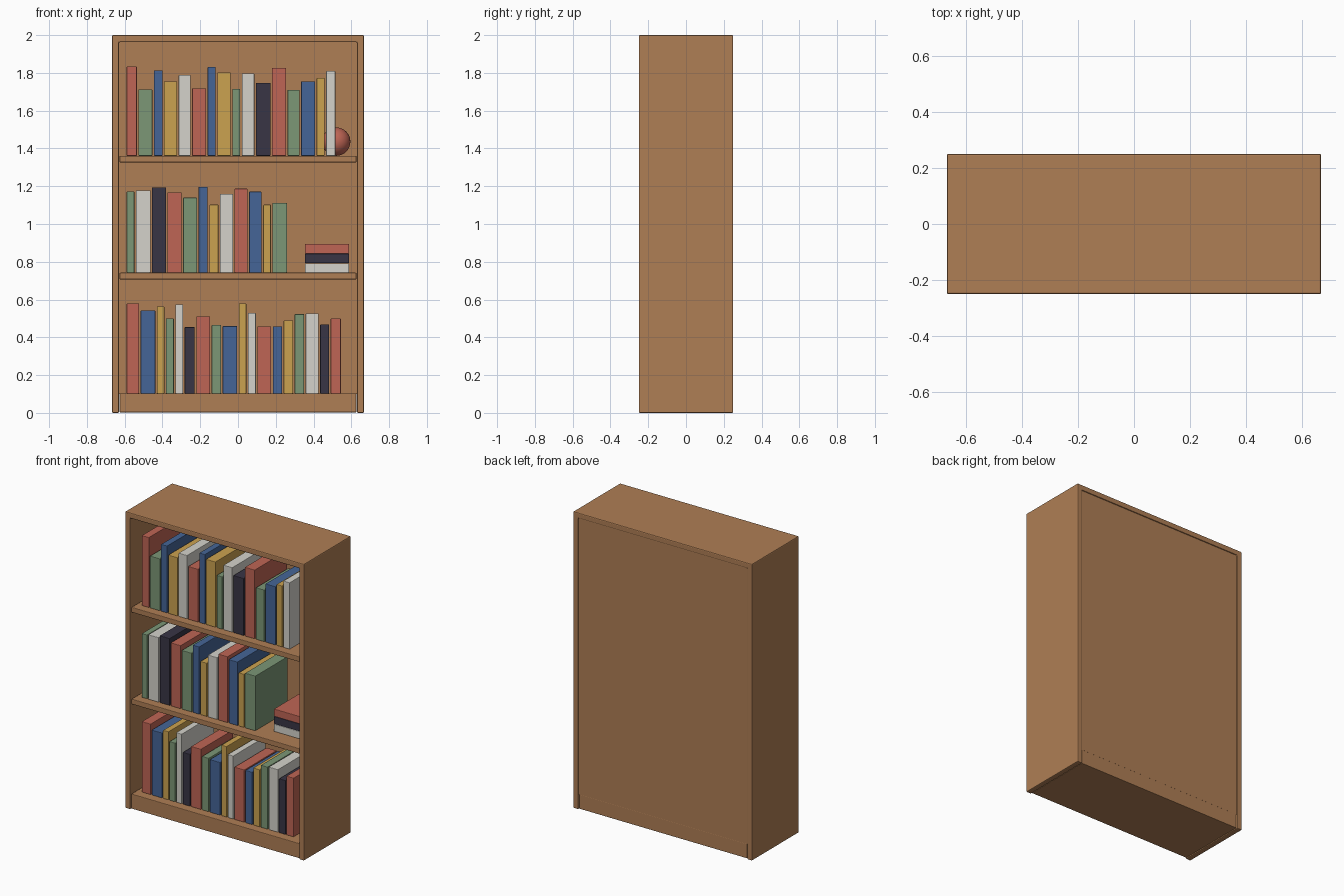
import bpy, bmesh, math

if "Cube" in bpy.data.objects:
    bpy.data.objects.remove(bpy.data.objects["Cube"])

COLOURS = {
    "wood": (0.43, 0.21, 0.09), "r": (0.52, 0.13, 0.09), "g": (0.20, 0.31, 0.18),
    "b": (0.06, 0.13, 0.31), "y": (0.60, 0.36, 0.08), "w": (0.66, 0.65, 0.60),
    "k": (0.04, 0.035, 0.06),
}
MATS = {}
for key, rgb in COLOURS.items():
    MATS[key] = bpy.data.materials.new("colour_" + key)
    MATS[key].diffuse_color = (*rgb, 1)


def finish(name, bm, mat, bevel):
    bmesh.ops.recalc_face_normals(bm, faces=bm.faces)
    mesh = bpy.data.meshes.new(name)
    bm.to_mesh(mesh)
    bm.free()
    ob = bpy.data.objects.new(name, mesh)
    bpy.context.collection.objects.link(ob)
    mesh.materials.append(MATS[mat])
    if bevel:
        mod = ob.modifiers.new("Bevel", "BEVEL")
        mod.width, mod.segments = bevel, 2
    return ob


def box(name, x0, x1, y0, y1, z0, z1, mat, bevel):
    bm = bmesh.new()
    bmesh.ops.create_cube(bm, size=1)
    for v in bm.verts:
        v.co = ((x0 + x1) / 2 + v.co.x * (x1 - x0),
                (y0 + y1) / 2 + v.co.y * (y1 - y0),
                (z0 + z1) / 2 + v.co.z * (z1 - z0))
    return finish(name, bm, mat, bevel)


W, D, T = 0.667, 0.25, 0.037   # half width, half depth, board thickness
IN = W - T

# Sides and top: an upside-down U profile extruded through the depth
profile = [(-W, 0), (-W, 2), (W, 2), (W, 0), (IN, 0), (IN, 2 - T), (-IN, 2 - T), (-IN, 0)]
bm = bmesh.new()
face = bm.faces.new([bm.verts.new((x, -D, z)) for x, z in profile])
ext = bmesh.ops.extrude_face_region(bm, geom=[face])
bmesh.ops.translate(bm, vec=(0, 2 * D, 0),
                    verts=[g for g in ext["geom"] if isinstance(g, bmesh.types.BMVert)])
finish("case_sides_and_top", bm, "wood", 0.006)

# Plinth, back panel and shelves
box("plinth", -IN + .003, IN - .003, -D + .008, D - .006, 0.003, 0.103, "wood", 0.004)
box("back_panel", -IN, IN, D - .025, D - .006, 0.1, 2 - T, "wood", 0)
box("lower_shelf", -IN + .003, IN - .003, -D + .01, D - .02, 0.707, 0.742, "wood", 0.004)
box("upper_shelf", -IN + .003, IN - .003, -D + .01, D - .02, 1.326, 1.361, "wood", 0.004)

# Upright books per row: base height, colours, widths and heights in thousandths
ROWS = [
    ("bottom", 0.103, "rbygwkrgbywrbygwkr",
     [66, 77, 40, 42, 42, 53, 74, 50, 77, 40, 42, 74, 50, 50, 50, 69, 48, 53],
     [476, 439, 460, 397, 471, 351, 407, 362, 356, 476, 426, 354, 354, 386, 420, 423, 365, 397]),
    ("middle", 0.742, "gwkrgbywrbyg",
     [40, 77, 74, 74, 74, 48, 48, 69, 69, 66, 40, 77],
     [431, 436, 452, 426, 397, 455, 360, 418, 445, 429, 360, 370]),
    ("top", 1.361, "rgbywrbygwkrgbyw",
     [53, 74, 45, 69, 63, 74, 42, 71, 42, 66, 77, 74, 63, 74, 42, 48],
     [473, 351, 452, 394, 428, 357, 470, 441, 354, 436, 386, 465, 349, 394, 412, 449]),
]
for row, z, colours, widths, heights in ROWS:
    # Even gaps, fitted so that each row ends where it should
    end = {"bottom": 0.544, "middle": 0.259, "top": 0.515}[row]
    x = -0.589
    gap = (end - x - sum(widths) / 1000) / (len(widths) - 1)
    for i, (c, w, h) in enumerate(zip(colours, widths, heights)):
        box(f"{row}_book_{i + 1}", x, x + w / 1000, -0.185, 0.16, z, z + h / 1000, c, 0.003)
        x += w / 1000 + gap

# Stack of lying books
for i, c in enumerate("wkr"):
    z = 0.742 + i * 0.051
    box(f"lying_book_{i + 1}", 0.355, 0.588, -0.125, 0.18, z, z + 0.05, c, 0.003)

# Ball ornament
bm = bmesh.new()
bmesh.ops.create_uvsphere(bm, u_segments=32, v_segments=16, radius=0.075)
bmesh.ops.translate(bm, vec=(0.52, 0.02, 1.436), verts=bm.verts)
for f in bm.faces:
    f.smooth = True
finish("ball_ornament", bm, "r", 0)

for m in bpy.data.materials:
    if m.users and not m.is_grease_pencil:
        m.use_nodes = True
        m.node_tree.nodes["Principled BSDF"].inputs["Base Color"].default_value = m.diffuse_color
